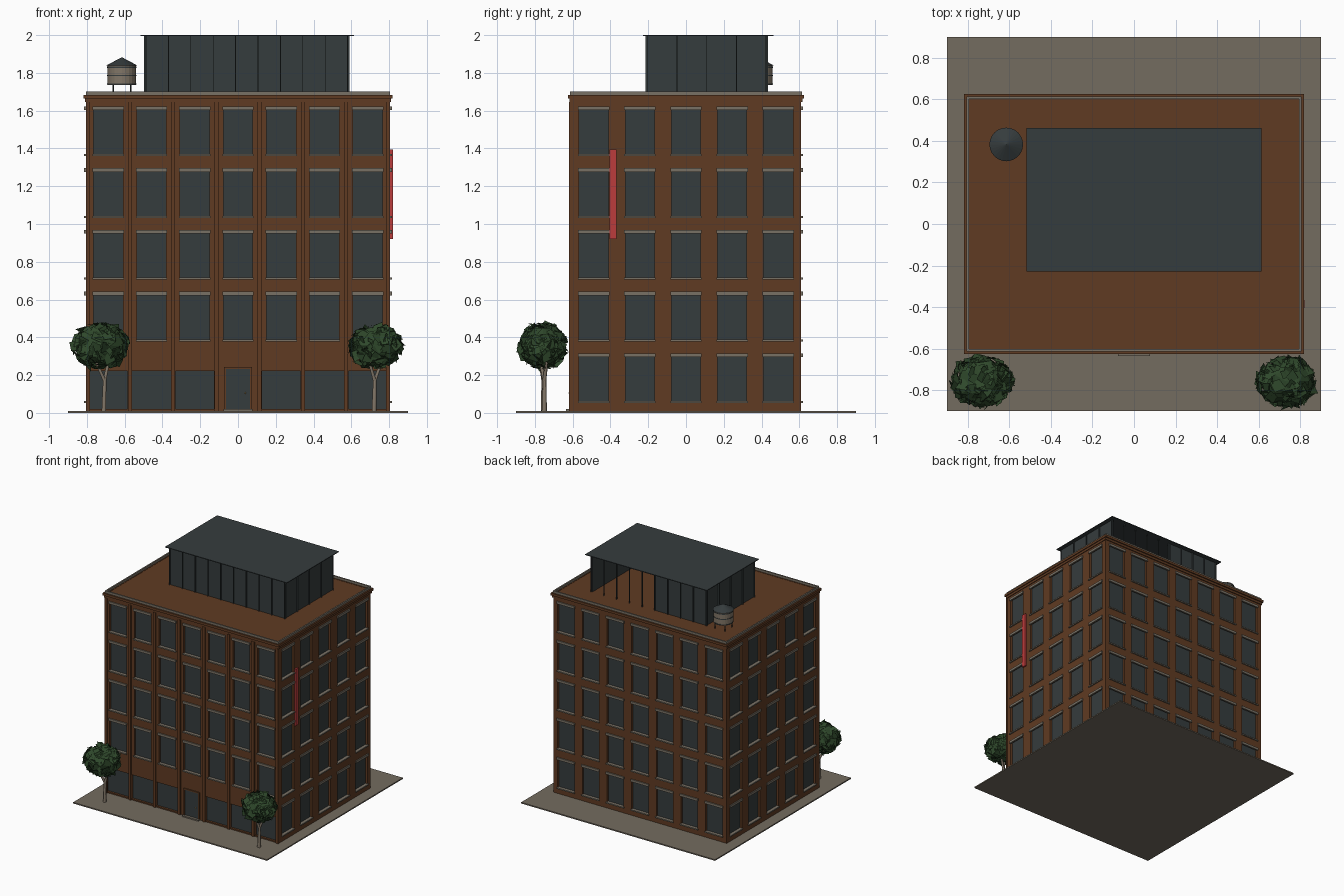
import bpy, bmesh, math, random
from mathutils import Matrix, Vector

random.seed(4)
if "Cube" in bpy.data.objects:
    bpy.data.objects.remove(bpy.data.objects["Cube"])


def material(name, rgb):
    m = bpy.data.materials.new(name)
    m.use_nodes = True
    m.diffuse_color = (*rgb, 1)
    m.node_tree.nodes["Principled BSDF"].inputs["Base Color"].default_value = (*rgb, 1)
    return m


BRICK = material("brick", (0.115, 0.043, 0.016))
GLASS = material("slate glass", (0.036, 0.045, 0.047))
STONE = material("stone trim", (0.19, 0.165, 0.13))
PAVING = material("paving", (0.175, 0.15, 0.115))
WOOD = material("pale wood", (0.22, 0.18, 0.135))
LEAF = material("leaf green", (0.028, 0.065, 0.024))
RED = material("banner red", (0.5, 0.045, 0.045))
BRASS = material("brass", (0.4, 0.25, 0.08))


def finish(name, bm, *mats):
    mesh = bpy.data.meshes.new(name)
    bm.to_mesh(mesh)
    bm.free()
    for m in mats:
        mesh.materials.append(m)
    ob = bpy.data.objects.new(name, mesh)
    bpy.context.collection.objects.link(ob)
    return ob


def turn(degrees):
    return Matrix.Rotation(math.radians(degrees), 4, "Z")


def add_box(bm, lo, hi, rot=Matrix()):
    lo, hi = Vector(lo), Vector(hi)
    size = Matrix.Diagonal((*(hi - lo), 1))
    bmesh.ops.create_cube(bm, size=1, matrix=rot @ Matrix.Translation((lo + hi) / 2) @ size)


def box(name, lo, hi, mat):
    bm = bmesh.new()
    add_box(bm, lo, hi)
    return finish(name, bm, mat)


def ring(name, hx, hy, width, z0, z1, mat):
    bm = bmesh.new()
    for s in (-1, 1):
        add_box(bm, (-hx, s * hy - max(s, 0) * width, z0), (hx, s * hy - min(s, 0) * width, z1))
        add_box(bm, (s * hx - max(s, 0) * width, width - hy, z0),
                (s * hx - min(s, 0) * width, hy - width, z1))
    return finish(name, bm, mat)


def cone(bm, r1, r2, z0, z1, x=0, y=0, sides=24):
    bmesh.ops.create_cone(bm, cap_ends=True, segments=sides, radius1=r1, radius2=r2, depth=z1 - z0,
                          matrix=Matrix.Translation((x, y, (z0 + z1) / 2)))


# Brick wall panel with recessed openings
def wall(bm, rot, dist, half, centres, width, z0, z1, rows, recess=0.018):
    us = [-half] + [c + s * width / 2 for c in centres for s in (-1, 1)] + [half]
    zs = [z0] + [z for row in rows for z in row] + [z1]
    openings = []
    for i in range(len(us) - 1):
        for j in range(len(zs) - 1):
            corners = ((i, j), (i + 1, j), (i + 1, j + 1), (i, j + 1))
            f = bm.faces.new([bm.verts.new(rot @ Vector((us[a], -dist, zs[b]))) for a, b in corners])
            if i % 2 and j % 2:
                openings.append(f)
    panes = bmesh.ops.extrude_discrete_faces(bm, faces=openings)["faces"]
    inward = rot.to_3x3() @ Vector((0, recess, 0))
    for f in panes:
        f.material_index = 1
        bmesh.ops.translate(bm, verts=f.verts, vec=inward)


HX, HY, TOP, BAY = 0.805, 0.61, 1.67, 0.229
PANE = 0.155
long_bays = [BAY * k for k in range(-3, 4)]
short_bays = [0.244 * k for k in range(-2, 3)]
floors = [(0.06 + 0.327 * k, 0.305 + 0.327 * k) for k in range(5)]
SPLIT = 0.35

walls, lintels, sills = bmesh.new(), bmesh.new(), bmesh.new()
for angle in (0, 90, 180, 270):
    rot = turn(angle)
    is_long = angle % 180 == 0
    dist, half = (HY, HX) if is_long else (HX, HY)
    bays = long_bays if is_long else short_bays
    rows = floors[1:] if angle == 0 else floors
    wall(walls, rot, dist, half, bays, PANE, SPLIT if angle == 0 else 0.01, TOP, rows)
    for c in bays:
        for low, high in rows:
            add_box(lintels, (c - 0.083, -dist - 0.009, high - 0.01),
                    (c + 0.083, -dist + 0.005, high + 0.01), rot)
            add_box(sills, (c - 0.083, -dist - 0.01, low - 0.008),
                    (c + 0.083, -dist + 0.017, low + 0.002), rot)
# Shopfront along the front ground floor
wall(walls, Matrix(), HY, HX, [c for c in long_bays if abs(c) > 0.1], 0.206, 0.01, SPLIT,
     [(0.02, 0.222)])
bmesh.ops.remove_doubles(walls, verts=walls.verts, dist=0.0001)
finish("brick_walls", walls, BRICK, GLASS)
finish("window_lintels", lintels, STONE)
finish("window_sills", sills, STONE)

# Pilasters between the front bays
bm = bmesh.new()
for k in range(8):
    x = max(-0.795, min(0.795, BAY * (k - 3.5)))
    add_box(bm, (x - 0.011, -HY - 0.01, 0.01), (x + 0.011, -HY + 0.004, 1.645))
finish("front_pilasters", bm, BRICK)

# Entrance
box("front_door", (-0.063, -HY - 0.004, 0.02), (0.063, -HY + 0.01, 0.232), GLASS)
bm = bmesh.new()
for s in (-1, 1):
    add_box(bm, (s * 0.068 - 0.005, -HY - 0.009, 0.01), (s * 0.068 + 0.005, -HY, 0.232))
add_box(bm, (-0.073, -HY - 0.009, 0.232), (0.073, -HY, 0.242))
finish("door_frame", bm, BRICK)
box("door_step", (-0.076, -0.636, 0.01), (0.076, -HY, 0.02), PAVING)
bm = bmesh.new()
bmesh.ops.create_icosphere(bm, subdivisions=1, radius=0.005,
                           matrix=Matrix.Translation((0.038, -HY - 0.007, 0.105)))
finish("door_knob", bm, BRASS)

# Pavement, roof and cornice
box("pavement", (-0.9, -0.9, 0), (0.9, 0.9, 0.01), PAVING)
box("roof_deck", (-0.8, -0.605, 1.655), (0.8, 0.605, 1.682), BRICK)
ring("cornice", 0.818, 0.626, 0.03, 1.664, 1.684, BRICK)
ring("cornice_moulding", 0.811, 0.617, 0.02, 1.645, 1.664, BRICK)
ring("parapet_cap", 0.806, 0.615, 0.012, 1.684, 1.702, STONE)

# Rooftop pavilion, partly open at the back
X0, X1, Y0, Y1, BASE, EAVE, T = -0.487, 0.58, -0.205, 0.424, 1.682, 1.994, 0.01
bm = bmesh.new()
add_box(bm, (X0, Y0, BASE), (X1, Y0 + T, EAVE))
add_box(bm, (X0, Y0 + T, BASE), (X0 + T, Y1, EAVE))
add_box(bm, (X1 - T, Y0 + T, BASE), (X1, Y1, EAVE))
add_box(bm, (X0 + T, Y1 - T, BASE), (0, Y1, EAVE))
finish("pavilion_walls", bm, GLASS)
bm = bmesh.new()
for k in range(10):
    x = X0 + (X1 - X0) * k / 9
    add_box(bm, (x - 0.002, Y0 - 0.01, BASE), (x + 0.002, Y0, EAVE))
    add_box(bm, (x - 0.002, Y1, BASE), (x + 0.002, Y1 + 0.01, EAVE))
for k in range(5):
    y = Y0 + (Y1 - Y0) * k / 4
    add_box(bm, (X0 - 0.01, y - 0.002, BASE), (X0, y + 0.002, EAVE))
    add_box(bm, (X1, y - 0.002, BASE), (X1 + 0.01, y + 0.002, EAVE))
finish("pavilion_fins", bm, GLASS)
box("pavilion_roof", (-0.517, -0.228, EAVE), (0.613, 0.462, 2.0), GLASS)

# Water tank
TX, TY = -0.615, 0.383
bm = bmesh.new()
cone(bm, 0.076, 0.076, 1.735, 1.84, TX, TY)
finish("water_tank", bm, WOOD)
bm = bmesh.new()
cone(bm, 0.081, 0.0, 1.84, 1.883, TX, TY)
finish("tank_roof", bm, GLASS)
bm = bmesh.new()
for z in (1.742, 1.787, 1.83):
    cone(bm, 0.078, 0.078, z - 0.003, z + 0.003, TX, TY)
for k in range(4):
    a = math.pi / 4 + k * math.pi / 2
    cone(bm, 0.004, 0.004, 1.68, 1.737, TX + 0.065 * math.cos(a), TY + 0.065 * math.sin(a), 8)
finish("tank_bands_and_legs", bm, GLASS)

# Side banner
box("side_banner", (0.806, -0.405, 0.92), (0.82, -0.367, 1.395), RED)


# Street trees: forked trunk and a crown of angular leaves
def limbs(name, paths):
    curve = bpy.data.curves.new(name, "CURVE")
    curve.dimensions = "3D"
    curve.bevel_depth, curve.bevel_resolution, curve.use_fill_caps = 0.012, 1, True
    for path in paths:
        s = curve.splines.new("POLY")
        s.points.add(len(path) - 1)
        for i, (p, co) in enumerate(zip(s.points, path)):
            p.co, p.radius = (*co, 1), 1.15 - 0.3 * i
    curve.materials.append(WOOD)
    bpy.context.collection.objects.link(bpy.data.objects.new(name, curve))


def tree(name, x, y, centre, radii):
    c, r = Vector(centre), Vector(radii)
    fork = (x + 0.004, y, 0.17)
    limbs(name + "_trunk", [[(x, y, 0.01), fork, c + Vector((d * 0.06, d * 0.03, 0))] for d in (-1, 1)])
    bm = bmesh.new()
    bmesh.ops.create_icosphere(bm, subdivisions=2, radius=1)
    for v in bm.verts:
        v.co = c + v.co * random.uniform(0.7, 0.92) * r
    for _ in range(220):
        n = Vector([random.gauss(0, 1) for _ in range(3)]).normalized()
        tilt = (n + Vector([random.uniform(-0.6, 0.6) for _ in range(3)])).normalized()
        side = tilt.orthogonal().normalized()
        side.rotate(Matrix.Rotation(random.uniform(0, math.tau), 3, tilt))
        up, p = tilt.cross(side), c + n * 0.88 * r
        s = random.uniform(0.02, 0.04)
        bm.faces.new([bm.verts.new(p + s * q) for q in (side, up, -1.2 * side, -0.8 * up)])
    finish(name + "_crown", bm, LEAF)


tree("west_tree", -0.71, -0.755, (-0.73, -0.757, 0.355), (0.16, 0.132, 0.13))
tree("east_tree", 0.72, -0.75, (0.73, -0.757, 0.355), (0.15, 0.13, 0.125))
